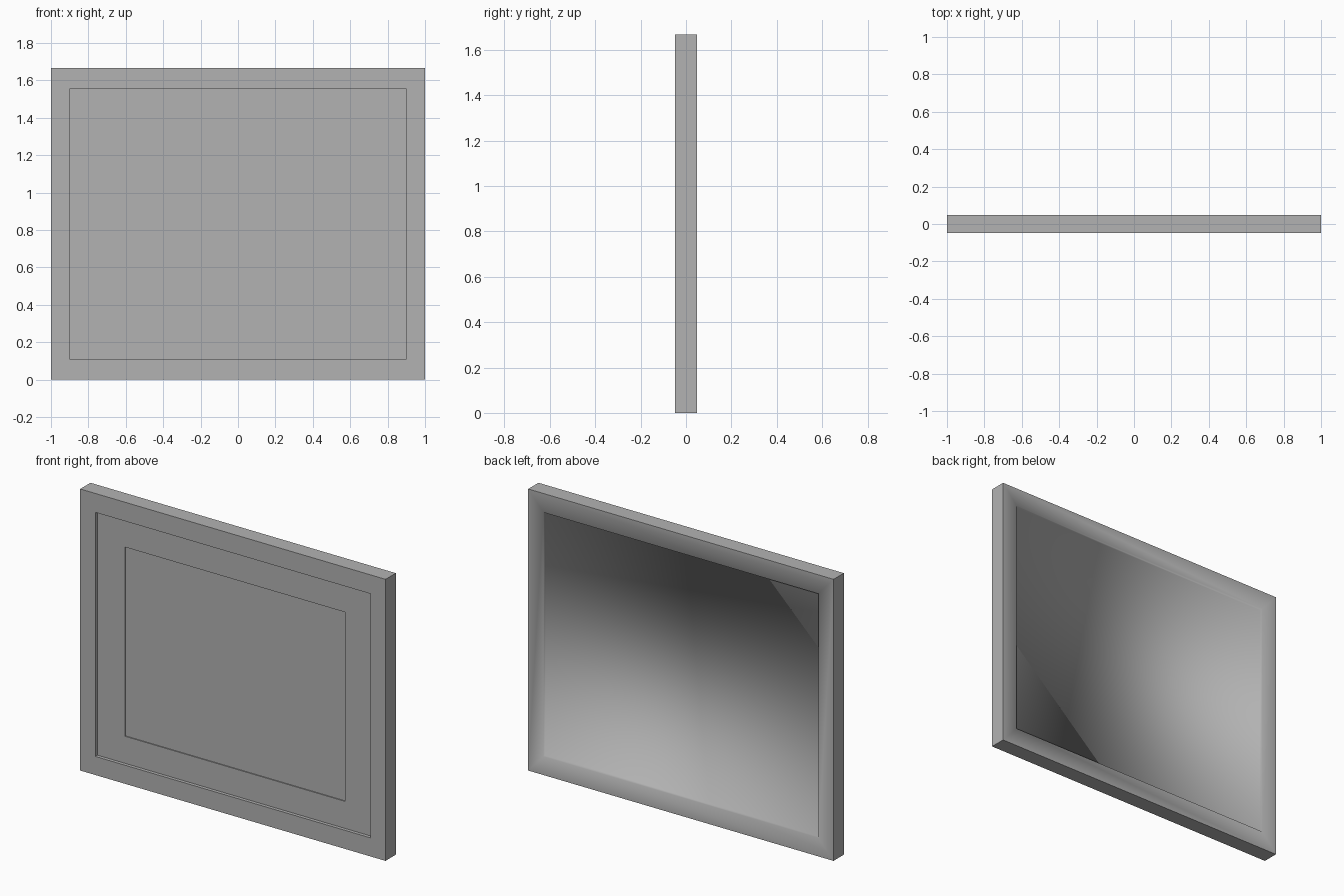
import bpy
import bmesh

if "Cube" in bpy.data.objects:
    bpy.data.objects.remove(bpy.data.objects["Cube"])

H = 1.667          # overall height
D = 0.048          # half thickness

grey = bpy.data.materials.new("plain grey")
grey.diffuse_color = (0.448, 0.448, 0.448, 1)
grey.use_nodes = True
grey.node_tree.nodes["Principled BSDF"].inputs["Base Color"].default_value = grey.diffuse_color

# Rectangular rings from the middle of the front, around the rim, to the middle of the back:
# half width, bottom z, top z, y
rings = [
    (0.72, 0.27, 1.39, -0.022),      # shallow sunken field, floor
    (0.72, 0.27, 1.39, -0.028),      # shallow sunken field, lip
    (0.90, 0.11, 1.555, -0.028),     # front panel
    (0.90, 0.11, 1.555, -D),         # front opening
    (1.00, 0.0, H, -D),              # outer rim, front
    (1.00, 0.0, H, D),               # outer rim, back
    (0.90, 0.11, 1.555, D),          # back opening
    (0.90, 0.11, 1.555, 0.028),      # back panel
]
BACK = 5           # rings from here on are softly shaded

bm = bmesh.new()
loops = []
for w, z0, z1, y in rings:
    loops.append([bm.verts.new(p) for p in ((-w, y, z0), (w, y, z0), (w, y, z1), (-w, y, z1))])

# Panels closing the front and the back
bm.faces.new(loops[0])
bm.faces.new(loops[-1][::-1]).smooth = True

# Walls and borders between neighbouring rings
for i in range(len(loops) - 1):
    a, b = loops[i], loops[i + 1]
    for k in range(4):
        n = (k + 1) % 4
        face = bm.faces.new((a[k], b[k], b[n], a[n]))
        face.smooth = i >= BACK

# Crisp outer rim, soft inner edges at the back
for k in range(4):
    bm.edges.get((loops[BACK][k], loops[BACK][(k + 1) % 4])).smooth = False

bmesh.ops.recalc_face_normals(bm, faces=bm.faces)
mesh = bpy.data.meshes.new("framed_panel")
bm.to_mesh(mesh)
bm.free()
mesh.materials.append(grey)
bpy.context.collection.objects.link(bpy.data.objects.new("framed_panel", mesh))
